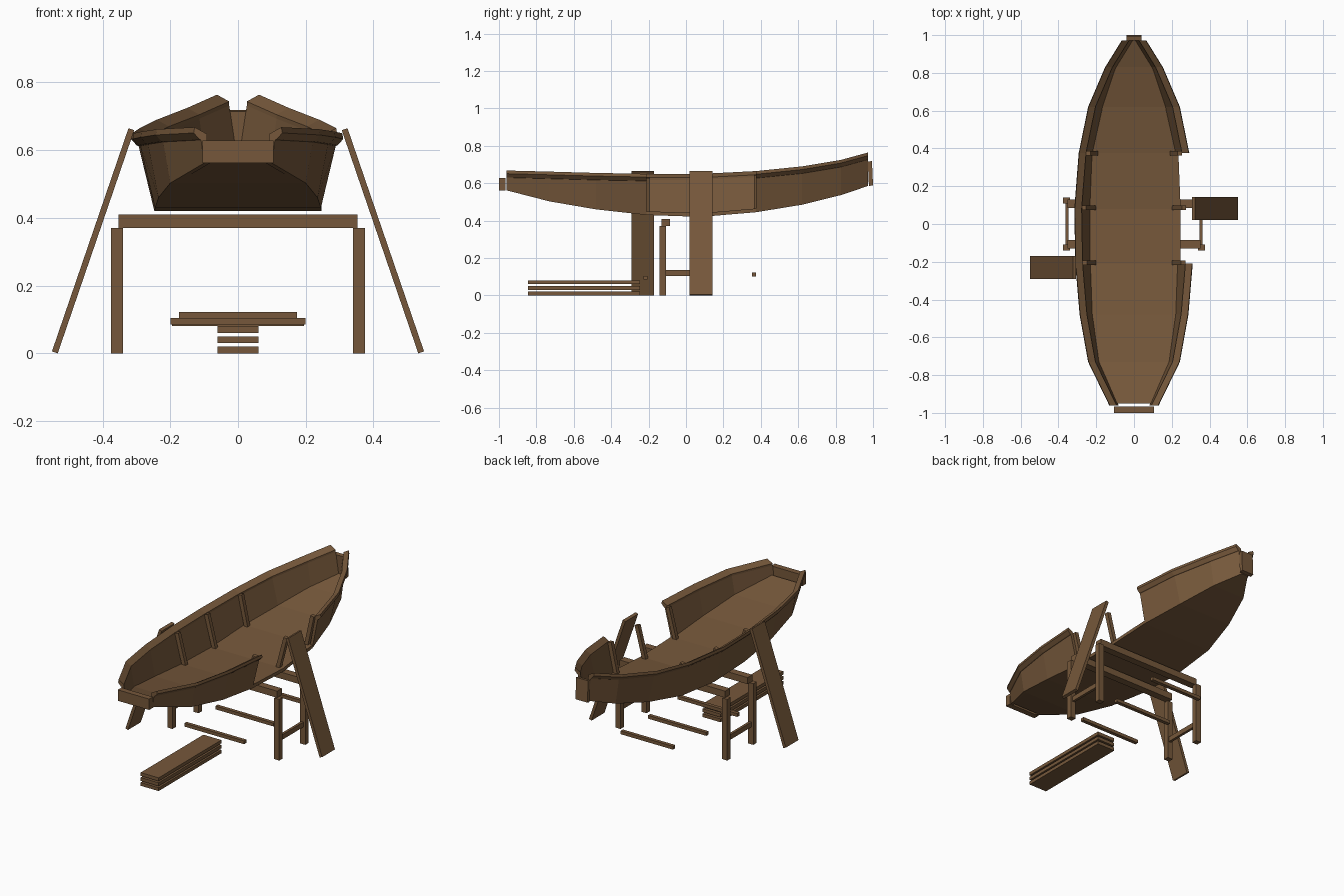
import bpy, bmesh
from mathutils import Vector

if "Cube" in bpy.data.objects:
    bpy.data.objects.remove(bpy.data.objects["Cube"])

wood = bpy.data.materials.new("brown wood")
wood.diffuse_color = (0.18, 0.097, 0.043, 1)
wood.use_nodes = True
wood.node_tree.nodes["Principled BSDF"].inputs["Base Color"].default_value = wood.diffuse_color


def finish(name, bm):
    bmesh.ops.recalc_face_normals(bm, faces=bm.faces)
    me = bpy.data.meshes.new(name)
    bm.to_mesh(me)
    bm.free()
    me.materials.append(wood)
    ob = bpy.data.objects.new(name, me)
    bpy.context.collection.objects.link(ob)
    return ob


def loft(name, rings):
    """Skin a row of matching cross-sections and cap both ends."""
    bm = bmesh.new()
    vs = [[bm.verts.new(p) for p in r] for r in rings]
    n = len(rings[0])
    for a, b in zip(vs, vs[1:]):
        for i in range(n):
            j = (i + 1) % n
            bm.faces.new((a[i], a[j], b[j], b[i]))
    bm.faces.new(vs[0])
    bm.faces.new(vs[-1])
    return finish(name, bm)


def box(name, x0, x1, y0, y1, z0, z1):
    return loft(name, [[(x0, y, z0), (x1, y, z0), (x1, y, z1), (x0, y, z1)] for y in (y0, y1)])


def slanted_board(name, p, q, thick, y0, y1):
    """Board running from p to q in the xz plane."""
    p, q = Vector(p), Vector(q)
    d = (q - p).normalized()
    n = Vector((-d.y, d.x)) * thick / 2
    pts = (p - n, p + n, q + n, q - n)
    return loft(name, [[(v.x, y, v.y) for v in pts] for y in (y0, y1)])


# hull stations: y, bottom half width, bottom z, rail half width, rail z
stations = [
    (-.96, .10, .562, .128, .668), (-.73, .20, .503, .24, .662),
    (-.48, .235, .46, .285, .655), (-.21, .245, .43, .308, .65),
    (.08, .247, .42, .313, .65), (.375, .235, .445, .29, .665),
    (.62, .18, .485, .24, .69), (.83, .11, .537, .15, .725),
    (.972, .022, .585, .062, .764)]

# flat bottom
loft("hull_bottom", [[(-w, y, z), (w, y, z), (w, y, z + .02), (-w, y, z + .02)]
                     for y, w, z, b, s in [(-.95,) + stations[0][1:]] + stations[1:]])


# side planking and rails; the right side is unfinished amidships
def wall_ring(st, side):
    y, w, z, b, s = st
    pts = [(w, z), (b - .018, s - .032), (b - .036, s - .032), (w - .018, z)]
    return [(side * x, y, zz) for x, zz in pts]


def rail_ring(st, side):
    y, w, z, b, s = st
    pts = [(b, s), (b - .036, s - .02), (b - .036, s - .044), (b - .014, s - .036), (b + .003, s - .017)]
    return [(side * x, y, zz) for x, zz in pts]


for label, side, part in (("left", -1, stations), ("right_stern", 1, stations[:4]),
                          ("right_bow", 1, stations[5:])):
    loft(label + "_side", [wall_ring(st, side) for st in part])
    loft(label + "_rail", [rail_ring(st, side) for st in part])

# transom and stem post
box("transom", -.105, .105, -1, -.965, .562, .628)
loft("stem_post", [[(-.04, y, z), (.04, y, z), (.04, y + .022, z + .004), (-.04, y + .022, z + .004)]
                   for y, z in ((.976, .585), (.97, .715))])
bpy.data.objects["stem_post"].location.y = .002

# ribs inside the hull and loose floor battens beneath it
for i, (y, half, z) in enumerate(((-.205, .2, .085), (.085, .195, .08), (.375, .175, .102))):
    _, w, zb, b, s = stations[3 + i]
    for side in (-1, 1):
        slanted_board("rib", (side * (w - .035), zb + .01), (side * (b - .048), s - .02),
                      .024, y - .012, y + .012)
    box("floor_batten", -half, half, y - .022, y, z, z + .02)

# trestles: cross beams, legs and side stretchers
for side in (-1, 1):
    a, b = sorted((side * .085, side * .13))
    box("trestle_beam", -.353, .353, a, b, .37, .41)
    for sx in (-1, 1):
        x0, x1 = sorted((sx * .34, sx * .375))
        y0, y1 = sorted((side * .108, side * .141))
        box("trestle_leg", x0, x1, y0, y1, 0, .37)
    x0, x1 = sorted((side * .347, side * .363))
    box("trestle_stretcher", x0, x1, -.11, .11, .105, .135)

# planks leaning on the hull
slanted_board("right_leaning_plank", (.541, .003), (.315, .662), .018, .02, .143)
slanted_board("left_leaning_plank", (-.541, .003), (-.315, .662), .018, -.292, -.17)

# stacked planks on the ground
for i in range(3):
    box("stacked_plank", -.06, .06, -.845, -.245, i * .03, i * .03 + .02)
